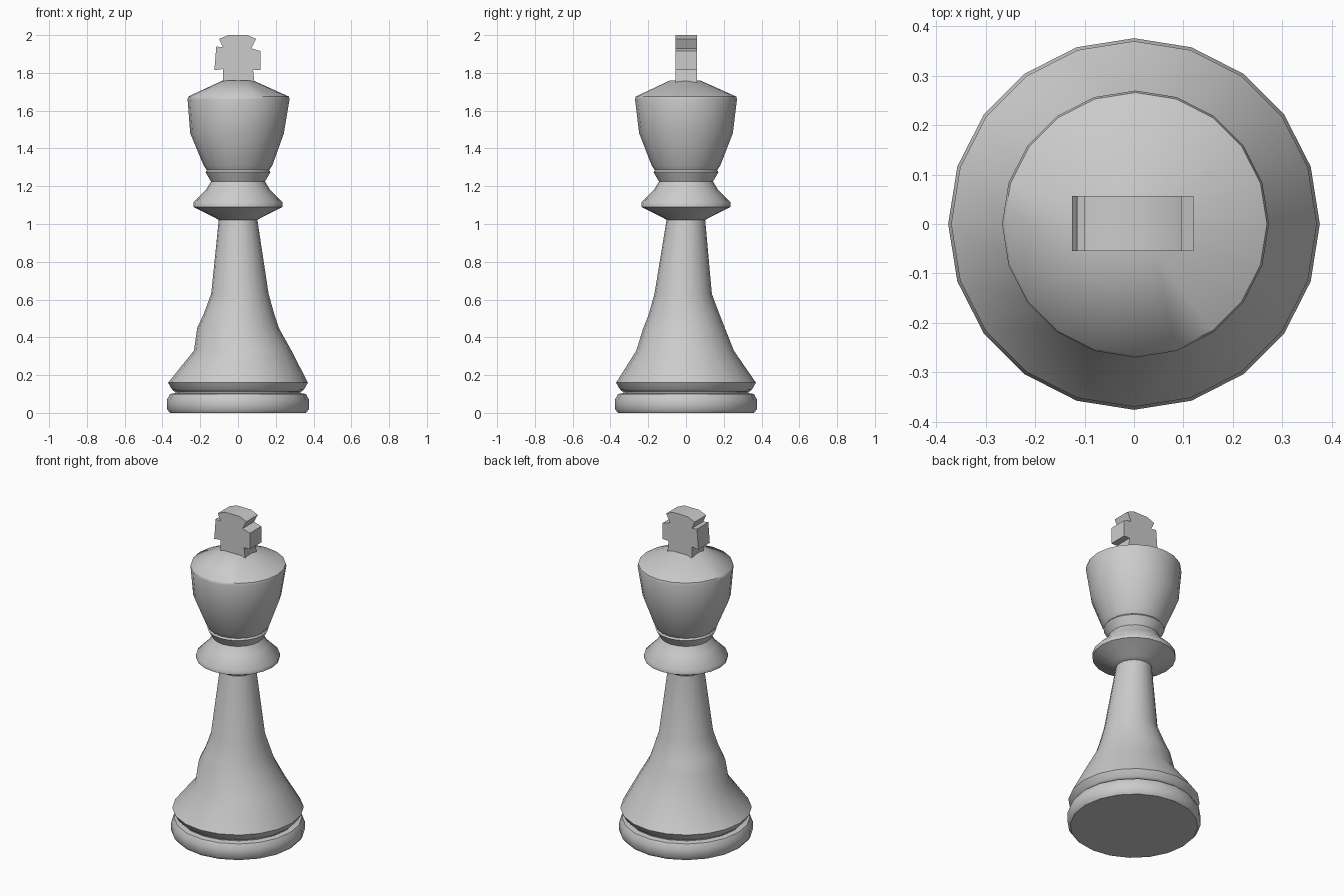
import bpy, bmesh, math

cube = bpy.data.objects.get("Cube")
if cube:
    bpy.data.objects.remove(cube, do_unlink=True)

grey = bpy.data.materials.new("pale_grey")
grey.use_nodes = True
COLOUR = (0.6, 0.6, 0.6, 1)
grey.diffuse_color = COLOUR
grey.node_tree.nodes["Principled BSDF"].inputs["Base Color"].default_value = COLOUR


def finish(name, bm, angle):
    bmesh.ops.recalc_face_normals(bm, faces=bm.faces)
    mesh = bpy.data.meshes.new(name)
    bm.to_mesh(mesh)
    bm.free()
    mesh.materials.append(grey)
    obj = bpy.data.objects.new(name, mesh)
    bpy.context.collection.objects.link(obj)
    bpy.ops.object.select_all(action="DESELECT")
    obj.select_set(True)
    bpy.context.view_layer.objects.active = obj
    bpy.ops.object.shade_smooth_by_angle(angle=math.radians(angle))


def turned(name, rings, sides=20, angle=50):
    """Capped lathe part; each ring is radius, height, x shift, y shift."""
    bm = bmesh.new()
    loops = []
    for r, z, dx, dy in rings:
        turns = [math.tau * i / sides for i in range(sides)]
        loops.append([bm.verts.new((r * math.cos(t) + dx, r * math.sin(t) + dy, z))
                      for t in turns])
    for low, high in zip(loops, loops[1:]):
        for i in range(sides):
            j = (i + 1) % sides
            bm.faces.new((low[i], low[j], high[j], high[i]))
    bm.faces.new(loops[0])
    bm.faces.new(loops[-1])
    finish(name, bm, angle)


# Rounded foot disc with a groove above it
turned("foot", [(.36, 0, 0, 0), (.376, .02, 0, 0), (.376, .07, 0, 0),
                (.36, .1, 0, 0), (.33, .105, 0, 0)])
turned("foot_groove", [(.33, .09, 0, 0), (.33, .13, 0, 0)])

# Flared skirt narrowing into the shaft, slightly uneven like a carved piece
turned("body", [(.335, .112, 0, 0), (.35, .125, 0, 0), (.37, .16, 0, 0),
                (.258, .33, .025, -.005), (.216, .45, 0, -.01),
                (.188, .52, .005, -.01), (.152, .63, .01, -.015),
                (.1, 1.04, 0, 0)])

# Collar
turned("collar", [(.1, 1.02, 0, 0), (.125, 1.035, 0, 0), (.235, 1.09, 0, 0),
                  (.235, 1.115, 0, 0), (.17, 1.18, 0, 0), (.14, 1.23, 0, 0)])

# Neck ring and flared crown
turned("neck_ring", [(.14, 1.22, 0, 0), (.172, 1.275, 0, 0),
                     (.16, 1.29, 0, 0)])
turned("crown", [(.165, 1.285, 0, 0), (.182, 1.31, 0, 0), (.248, 1.48, -.005, 0),
                 (.27, 1.66, .003, 0), (.266, 1.675, .003, 0),
                 (.08, 1.76, 0, -.005)])

# Flat cross finial, cut from one outline
outline = [(-.08, 1.74), (-.08, 1.82), (-.125, 1.815), (-.115, 1.94),
           (-.08, 1.935), (-.1, 1.98), (-.05, 2), (.05, 2), (.096, 1.98),
           (.07, 1.93), (.12, 1.915), (.12, 1.815), (.08, 1.815), (.088, 1.74)]
bm = bmesh.new()
face = bm.faces.new([bm.verts.new((x, -.055, z)) for x, z in outline])
side = bmesh.ops.extrude_face_region(bm, geom=[face])["geom"]
bmesh.ops.translate(bm, vec=(0, .112, 0),
                    verts=[v for v in side if isinstance(v, bmesh.types.BMVert)])
finish("cross", bm, 30)
